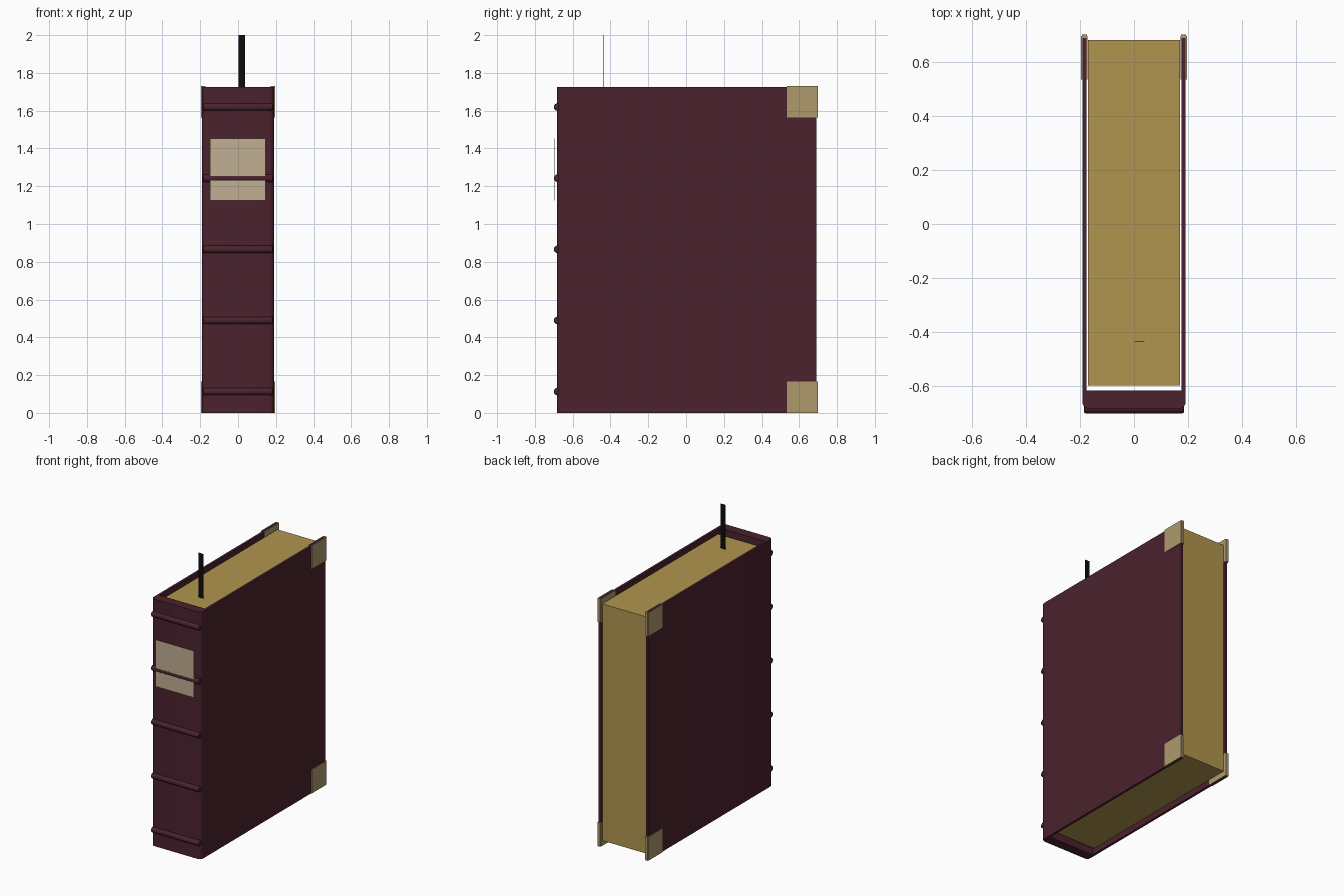
import bpy, bmesh, math
from mathutils import Matrix

if "Cube" in bpy.data.objects:
    bpy.data.objects.remove(bpy.data.objects["Cube"])

H = 1.725            # cover height


def material(name, rgb):
    m = bpy.data.materials.new(name)
    m.diffuse_color = (*rgb, 1)
    m.use_nodes = True
    m.node_tree.nodes["Principled BSDF"].inputs["Base Color"].default_value = m.diffuse_color
    return m


LEATHER = material("maroon leather", (0.070, 0.016, 0.027))
GOLD = material("gilt pages", (0.44, 0.30, 0.077))
BRASS = material("pale brass", (0.42, 0.32, 0.155))
CREAM = material("cream label", (0.53, 0.425, 0.29))
BLACK = material("black ribbon", (0.004, 0.004, 0.005))


def finish(name, bm, mat):
    bmesh.ops.recalc_face_normals(bm, faces=bm.faces)
    me = bpy.data.meshes.new(name)
    bm.to_mesh(me)
    bm.free()
    ob = bpy.data.objects.new(name, me)
    bpy.context.collection.objects.link(ob)
    me.materials.append(mat)
    return ob


def add_box(bm, x, y, z):
    size = [b - a for a, b in (x, y, z)]
    mid = [(a + b) / 2 for a, b in (x, y, z)]
    bmesh.ops.create_cube(bm, size=1, matrix=Matrix.Translation(mid) @ Matrix.Diagonal((*size, 1)))


def box(name, mat, x, y, z):
    bm = bmesh.new()
    add_box(bm, x, y, z)
    return finish(name, bm, mat)


def smooth(ob):
    bpy.ops.object.select_all(action='DESELECT')
    ob.select_set(True)
    bpy.context.view_layer.objects.active = ob
    bpy.ops.object.shade_smooth_by_angle()


# Cover: U-shaped profile with rounded spine corners, extruded upward
xo, xi, r = 0.191, 0.175, 0.025
half = [(xi, -0.616), (xi, 0.69), (xo, 0.69)]
half += [(xo - r + r * math.cos(a), -0.683 + r - r * math.sin(a))
         for a in (math.pi / 2 * i / 5 for i in range(6))]
left = [(-x, y) for x, y in reversed(half)]
bm = bmesh.new()
face = bm.faces.new([bm.verts.new((x, y, 0)) for x, y in half + left])
ext = bmesh.ops.extrude_face_region(bm, geom=[face])
bmesh.ops.translate(bm, vec=(0, 0, H), verts=[v for v in ext["geom"] if isinstance(v, bmesh.types.BMVert)])
smooth(finish("cover", bm, LEATHER))

# Page block, set in from the cover edges
box("page_block", GOLD, (-0.17, 0.17), (-0.597, 0.68), (0.037, 1.69))

# Raised bands across the spine
for i in range(5):
    bm = bmesh.new()
    bmesh.ops.create_cone(bm, cap_ends=True, segments=16, radius1=0.02, radius2=0.02, depth=0.37,
                          matrix=Matrix.Translation((0, -0.68, 0.113 + i * 0.3765)) @ Matrix.Rotation(math.pi / 2, 4, 'Y'))
    bmesh.ops.bevel(bm, geom=[e for e in bm.edges if abs(e.verts[0].co.x - e.verts[1].co.x) < 1e-4],
                    offset=0.006, segments=2, affect='EDGES', profile=0.5)
    smooth(finish("spine_band", bm, LEATHER))

# Title label on the spine
box("spine_label", CREAM, (-0.149, 0.146), (-0.696, -0.694), (1.125, 1.452))

# Metal corner caps: outer plate, inner plate and edge plates round each board corner
for s in (-1, 1):
    for z0, z1, edge in ((0, 0.165, 0.0), (1.565, 1.73, 1.73)):
        bm = bmesh.new()
        for a, b in ((0.190, 0.196), (0.1715, 0.176)):
            add_box(bm, sorted((s * a, s * b)), (0.535, 0.695), (z0, z1))
        add_box(bm, sorted((s * 0.174, s * 0.192)), (0.688, 0.70), (z0, z1))
        finish("corner_cap", bm, BRASS)

# Ribbon bookmark
box("ribbon", BLACK, (0.002, 0.038), (-0.437, -0.434), (1.66, 2.0))
